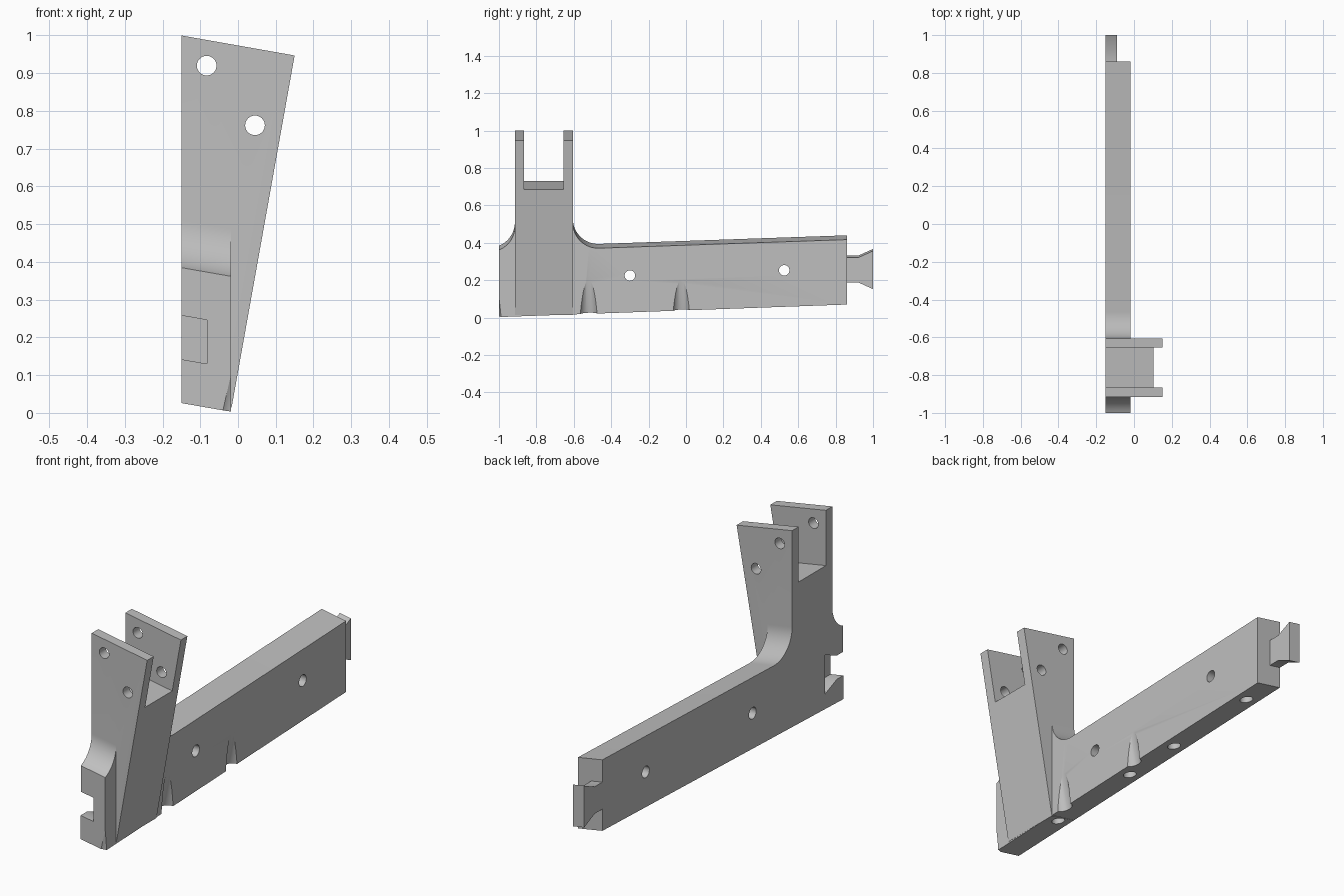
import bpy, bmesh, math
from mathutils import Vector

cube = bpy.data.objects.get("Cube")
if cube:
    bpy.data.objects.remove(cube, do_unlink=True)

grey = bpy.data.materials.new("plain grey")
grey.use_nodes = True
colour = (0.52, 0.52, 0.52, 1)
grey.diffuse_color = colour
grey.node_tree.nodes["Principled BSDF"].inputs["Base Color"].default_value = colour

LEFT, FACE = -0.15, -0.018   # bar thickness limits in x
SHEAR = -0.175               # level surfaces fall towards +x


def prism(name, near, far):
    """Solid between two matching outlines."""
    bm = bmesh.new()
    a = [bm.verts.new(p) for p in near]
    b = [bm.verts.new(p) for p in far]
    bm.faces.new(a)
    bm.faces.new(b)
    n = len(a)
    for i in range(n):
        bm.faces.new((a[i], a[(i + 1) % n], b[(i + 1) % n], b[i]))
    bmesh.ops.recalc_face_normals(bm, faces=bm.faces)
    mesh = bpy.data.meshes.new(name)
    bm.to_mesh(mesh)
    bm.free()
    ob = bpy.data.objects.new(name, mesh)
    bpy.context.collection.objects.link(ob)
    mesh.materials.append(grey)
    return ob


def side_prism(name, yz, x0, x1):
    """Side outline swept along x, following the slope."""
    return prism(name, *[[(x, y, z + SHEAR * (x - LEFT)) for y, z in yz] for x in (x0, x1)])


def front_prism(name, xz, y0, y1):
    return prism(name, *[[(x, y, z) for x, z in xz] for y in (y0, y1)])


def rod(name, start, end, r0, r1=None, sides=40):
    """Round cutter between two points."""
    start, end = Vector(start), Vector(end)
    turn = (end - start).to_track_quat('Z', 'Y')
    rings = []
    for c, r in ((start, r0), (end, r1 or r0)):
        rings.append([c + turn @ Vector((r * math.cos(t), r * math.sin(t), 0))
                      for t in (2 * math.pi * i / sides for i in range(sides))])
    return prism(name, *rings)


def combine(target, other, operation):
    mod = target.modifiers.new(operation, 'BOOLEAN')
    mod.operation, mod.solver, mod.object = operation, 'EXACT', other
    bpy.context.view_layer.objects.active = target
    bpy.ops.object.modifier_apply(modifier=mod.name)
    bpy.data.objects.remove(other, do_unlink=True)


def arc(cy, cz, r, a0, a1, steps=16):
    return [(cy + r * math.cos(math.radians(a0 + (a1 - a0) * i / steps)),
             cz + r * math.sin(math.radians(a0 + (a1 - a0) * i / steps)))
            for i in range(steps + 1)]


# Long bar with fillets running up to the post
R = 0.135
outline = [(-1, 0.026), (0.86, 0.093), (0.86, 0.44)]
outline += arc(-0.47, 0.394 + R, R, 272, 180)
outline += arc(-0.915 - R, 0.375 + R, R, 0, -68)
body = side_prism("bracket_body", outline, LEFT, FACE)

# Tapering post, then the gap that splits it into two cheeks
post = front_prism("post", [(LEFT, 0.04), (-0.017, 0.014), (0.15, 0.947), (LEFT, 1.0)],
                   -0.915, -0.605)
combine(body, post, 'UNION')
floor = lambda x: 0.73 + SHEAR * (x - LEFT)
gap = front_prism("gap", [(-0.3, floor(-0.3)), (0.3, floor(0.3)), (0.3, 1.2), (-0.3, 1.2)],
                  -0.865, -0.655)
combine(body, gap, 'DIFFERENCE')


# Dovetail tab at the back and its matching socket at the front
def dovetail(start, neck, end, mid, half, wide):
    return [(start, mid - half), (neck, mid - half), (end, mid - wide),
            (end, mid + wide), (neck, mid + half), (start, mid + half)]


combine(body, side_prism("tab", dovetail(0.8, 0.92, 1.0, 0.265, 0.066, 0.102), LEFT, -0.09), 'UNION')
combine(body, side_prism("socket", dovetail(-1.1, -0.95, -0.86, 0.2, 0.058, 0.095), -0.25, -0.082),
        'DIFFERENCE')

# Pin holes through the cheeks, bolt holes through the bar
for x, z in ((-0.083, 0.92), (0.045, 0.762)):
    combine(body, rod("pin_hole", (x, -1.2, z), (x, -0.4, z), 0.026), 'DIFFERENCE')
for y, z in ((-0.3, 0.225), (0.525, 0.253)):
    combine(body, rod("bolt_hole", (-0.4, y, z), (0.3, y, z), 0.028), 'DIFFERENCE')

# Blind holes underneath
for y in (-0.64, -0.13, 0.185, 0.70):
    combine(body, rod("base_hole", (-0.084, y, -0.1), (-0.084, y, 0.13), 0.03), 'DIFFERENCE')

# Tapered clearance scallops along the lower right face
for y in (-1.035, -0.52, -0.025):
    combine(body, rod("scallop", (-0.024, y, -0.1), (0.03, y, 0.27), 0.052, 0.034), 'DIFFERENCE')

bpy.ops.object.select_all(action='DESELECT')
body.select_set(True)
bpy.context.view_layer.objects.active = body
bpy.ops.object.shade_smooth_by_angle(angle=math.radians(25))
